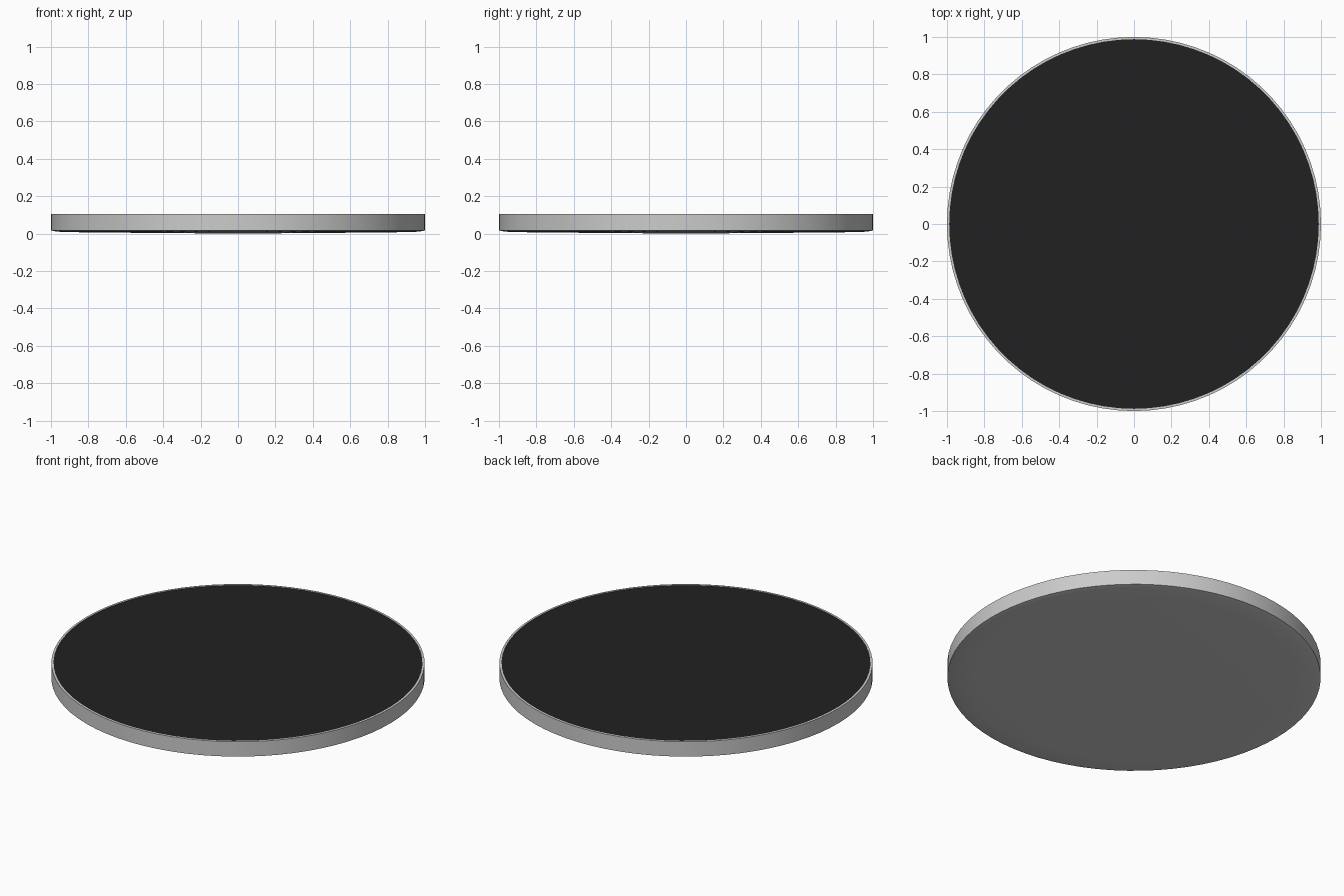
import bpy, bmesh, math

if "Cube" in bpy.data.objects:
    bpy.data.objects.remove(bpy.data.objects["Cube"])

N = 76  # sides of the disc


def lathe(name, profile, colour=None):
    """Revolve (radius, z) points about z; radius 0 makes a pole."""
    bm = bmesh.new()
    rings = []
    for r, z in profile:
        if r == 0:
            rings.append([bm.verts.new((0, 0, z))] * N)
        else:
            rings.append([bm.verts.new((r * math.cos(math.tau * i / N),
                                        r * math.sin(math.tau * i / N), z))
                          for i in range(N)])
    for a, b in zip(rings, rings[1:]):
        for i in range(N):
            j = (i + 1) % N
            bm.faces.new(list(dict.fromkeys((a[i], a[j], b[j], b[i]))))
    bmesh.ops.recalc_face_normals(bm, faces=bm.faces)
    me = bpy.data.meshes.new(name)
    bm.to_mesh(me)
    bm.free()
    ob = bpy.data.objects.new(name, me)
    bpy.context.collection.objects.link(ob)
    if colour:
        mat = bpy.data.materials.new(name + "_material")
        mat.diffuse_color = colour
        mat.use_nodes = True
        mat.node_tree.nodes["Principled BSDF"].inputs["Base Color"].default_value = mat.diffuse_color
        me.materials.append(mat)
    bpy.ops.object.select_all(action='DESELECT')
    ob.select_set(True)
    bpy.context.view_layer.objects.active = ob
    bpy.ops.object.shade_smooth_by_angle(angle=math.radians(30))
    return ob


# Shell: slightly bulging underside, upright wall, thin lip and shallow recess
lathe("disc_shell", [(0, 0), (0.45, 0.003), (0.86, 0.007), (0.97, 0.01),
                     (1, 0.017), (1, 0.105), (0.988, 0.105),
                     (0.988, 0.099), (0, 0.099)])

# Dark flat face set inside the lip
lathe("dark_top_face", [(0, 0.1), (0.988, 0.1), (0.988, 0.103), (0, 0.103)],
      (0.015, 0.015, 0.015, 1))
